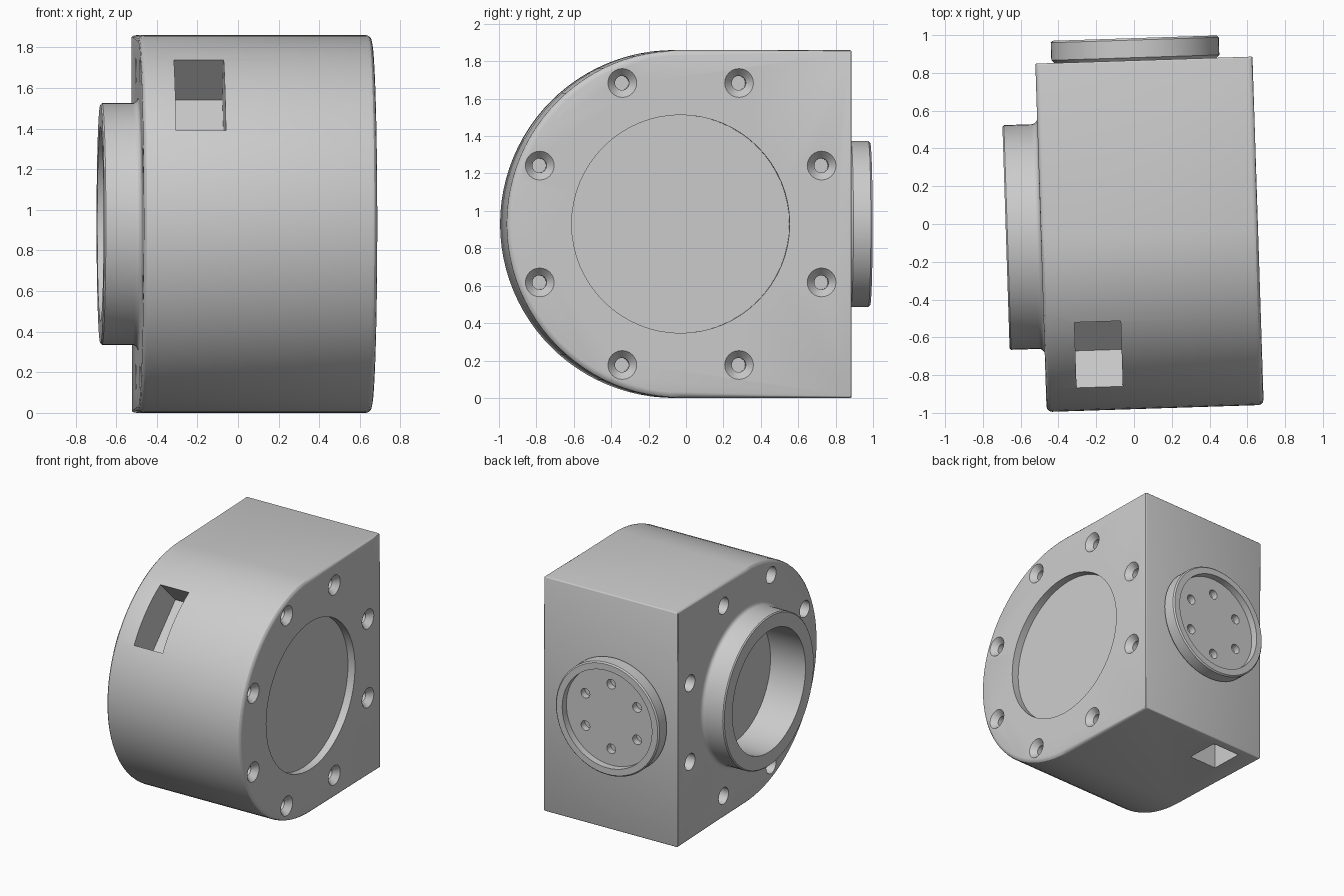
import bpy, bmesh, math
from mathutils import Matrix, Vector

if "Cube" in bpy.data.objects:
    bpy.data.objects.remove(bpy.data.objects["Cube"])

RADIUS, HALF, BACK = 0.93, 0.575, 0.915
# Whole model sits turned slightly about z
PLACE = Matrix.Translation((0.082, -0.047, RADIUS)) @ Matrix.Rotation(math.radians(1.85), 4, 'Z')
TO_RIGHT = Matrix.Rotation(math.pi / 2, 4, 'Y')
TO_LEFT = Matrix.Rotation(-math.pi / 2, 4, 'Y')
TO_BACK = Matrix.Rotation(-math.pi / 2, 4, 'X')

grey = bpy.data.materials.new("metal_grey")
grey.use_nodes = True
grey.diffuse_color = (0.6, 0.6, 0.6, 1)
grey.node_tree.nodes["Principled BSDF"].inputs["Base Color"].default_value = (0.6, 0.6, 0.6, 1)


def lathe(bm, profile, matrix, segs=64, ring=False):
    """Revolve (radius, height) points; a ring closes on itself, otherwise the ends are capped."""
    rows = []
    for r, h in profile:
        rows.append([bm.verts.new(matrix @ Vector((r * math.cos(a), r * math.sin(a), h)))
                     for a in (2 * math.pi * i / segs for i in range(segs))])
    pairs = list(zip(rows, rows[1:]))
    if ring:
        pairs.append((rows[-1], rows[0]))
    else:
        bm.faces.new(rows[0])
        bm.faces.new(rows[-1])
    for a, b in pairs:
        for i in range(segs):
            j = (i + 1) % segs
            bm.faces.new((a[i], a[j], b[j], b[i]))


def box(bm, size, matrix):
    bmesh.ops.create_cube(bm, size=1, matrix=matrix @ Matrix.Diagonal((*size, 1)))


def make(name, bm):
    bmesh.ops.recalc_face_normals(bm, faces=bm.faces[:])
    mesh = bpy.data.meshes.new(name)
    bm.to_mesh(mesh)
    bm.free()
    mesh.materials.append(grey)
    ob = bpy.data.objects.new(name, mesh)
    bpy.context.collection.objects.link(ob)
    ob.matrix_world = PLACE
    return ob


def cut(ob, cutter_bm):
    """Subtract the cutter and bake the modifiers."""
    cutter = make("cutter", cutter_bm)
    cutter.hide_render = True
    mod = ob.modifiers.new("cut", 'BOOLEAN')
    mod.object, mod.operation, mod.solver = cutter, 'DIFFERENCE', 'EXACT'
    bpy.context.view_layer.update()
    baked = bpy.data.meshes.new_from_object(ob.evaluated_get(bpy.context.evaluated_depsgraph_get()))
    ob.modifiers.clear()
    ob.data = baked
    bpy.data.objects.remove(cutter)


def ring_points(count, radius, offset):
    for i in range(count):
        a = 2 * math.pi * i / count + offset
        yield radius * math.cos(a), radius * math.sin(a)


# Housing: half-round front, flat back, extruded along x
bm = bmesh.new()
STEPS = 48
outline = [(BACK, -RADIUS)]
for i in range(STEPS + 1):
    a = math.pi * i / STEPS
    outline.append((-RADIUS * math.sin(a), -RADIUS * math.cos(a)))
outline.append((BACK, RADIUS))
face = bm.faces.new([bm.verts.new((-HALF, y, z)) for y, z in outline])
new = bmesh.ops.extrude_face_region(bm, geom=[face])["geom"]
bmesh.ops.translate(bm, vec=(2 * HALF, 0, 0), verts=[v for v in new if isinstance(v, bmesh.types.BMVert)])
weight = bm.edges.layers.float.new("bevel_weight_edge")
for e in bm.edges:
    along_x = abs(e.verts[0].co.x - e.verts[1].co.x) > 0.1
    y = max(v.co.y for v in e.verts)
    if y > 0.5:
        e[weight] = 0.3
    elif not along_x:
        e[weight] = 1.0
housing = make("housing", bm)
bev = housing.modifiers.new("rounding", 'BEVEL')
bev.limit_method, bev.width, bev.segments = 'WEIGHT', 0.03, 3

# Cutters: cover recess, bore, screw holes and two slots
bm = bmesh.new()
lathe(bm, [(0.583, HALF - 0.06), (0.583, HALF + 0.1)], TO_RIGHT)
lathe(bm, [(0.48, HALF - 0.115), (0.48, HALF + 0.1)], TO_LEFT)
for y, z in ring_points(8, 0.816, math.pi / 8):
    at = Matrix.Translation((0, y, z))
    lathe(bm, [(0.038, HALF - 0.15), (0.038, HALF - 0.045), (0.077, HALF), (0.077, HALF + 0.1)],
          at @ TO_RIGHT, 24)
    lathe(bm, [(0.065, HALF - 0.15), (0.065, HALF + 0.1)], at @ TO_LEFT, 24)
box(bm, (0.245, 0.49, 0.6),
    Matrix.Rotation(math.pi / 4, 4, 'X') @ Matrix.Translation((-0.29, 0, 0.92)))
box(bm, (0.245, 0.26, 0.4), Matrix.Translation((-0.29, 0.717, -RADIUS)))
cut(housing, bm)

# Raised collar around the bore, with a filleted foot
bm = bmesh.new()
foot = [(0.625 - 0.03 * math.sin(t), 0.03 - 0.03 * math.cos(t))
        for t in (math.pi / 2 * i / 4 for i in range(5))]
profile = [(0.48, 0)] + foot + [(0.595, 0.177), (0.587, 0.185), (0.48, 0.185)]
lathe(bm, profile, Matrix.Translation((-HALF, 0, 0)) @ TO_LEFT, ring=True)
collar = make("bore_collar", bm)

# Dished round flange on the back with six holes
hub = Matrix.Translation((-0.045, BACK, 0)) @ TO_BACK
bm = bmesh.new()
lathe(bm, [(0.43, 0), (0.445, 0.015), (0.445, 0.108), (0.435, 0.118), (0.385, 0.118), (0.385, 0.063)], hub)
flange = make("back_flange", bm)
bm = bmesh.new()
for x, y in ring_points(6, 0.256, math.pi / 6):
    lathe(bm, [(0.038, 0.01), (0.038, 0.1)], hub @ Matrix.Translation((x, y, 0)), 24)
cut(flange, bm)

# Smooth shading with crisp edges
for ob in bpy.context.view_layer.objects:
    ob.select_set(ob in (housing, collar, flange))
bpy.context.view_layer.objects.active = housing
bpy.ops.object.shade_smooth_by_angle(angle=math.radians(30))
